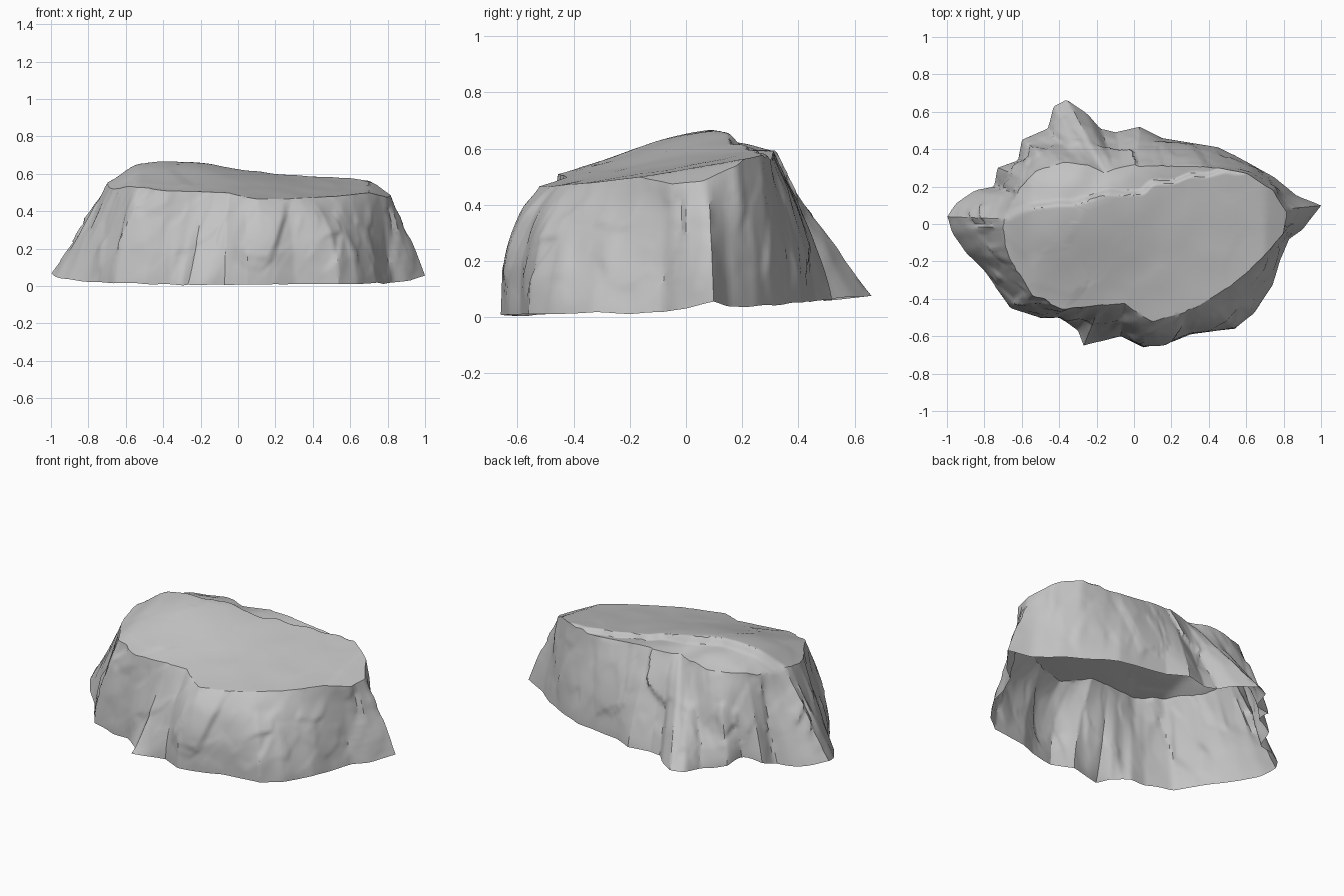
import bpy, bmesh, math
from mathutils import Vector, noise

cube = bpy.data.objects.get("Cube")
if cube:
    bpy.data.objects.remove(cube)

COLUMNS, WALL_ROWS, TOP_ROWS = 320, 34, 36

# Foot of the cliff, clockwise seen from above, starting at the left tip
FOOT = [(1, .1), (.9, -.03), (.83, -.08), (.78, -.2), (.74, -.33), (.64, -.48), (.54, -.56),
        (.45, -.57), (.3, -.59), (.2, -.63), (.05, -.66), (-.07, -.6), (-.27, -.65), (-.3, -.57),
        (-.4, -.5), (-.5, -.5), (-.66, -.45), (-.73, -.35), (-.8, -.25), (-.9, -.15),
        (-.97, -.05), (-1, .04), (-.95, .11), (-.85, .18), (-.75, .2), (-.73, .3), (-.62, .34),
        (-.6, .45), (-.46, .51), (-.43, .63), (-.36, .665), (-.25, .59), (-.18, .51),
        (-.1, .49), (.03, .52), (.15, .46), (.45, .41), (.55, .36), (.75, .25), (.87, .15)]

# Edge of the flat top slab
RIM = [(.82, .06), (.8, -.05), (.69, -.18), (.52, -.33), (.33, -.45), (.1, -.52),
       (0, -.47), (-.05, -.43), (-.2, -.44), (-.38, -.45), (-.54, -.39), (-.62, -.25),
       (-.69, -.12), (-.71, .02), (-.66, .12), (-.6, .2), (-.52, .28), (-.38, .33),
       (-.24, .31), (-.16, .27), (-.1, .29), (0, .31), (.2, .31), (.45, .3), (.6, .27), (.74, .18)]


def cross(a, b):
    return a[0] * b[1] - a[1] * b[0]


def smooth(a, b, v):
    t = min(1, max(0, (v - a) / (b - a)))
    return t * t * (3 - 2 * t)


def lobe(angle, degrees, power):
    """Bump around one compass direction, for local changes of the cliff."""
    return max(0, math.cos(angle - math.radians(degrees))) ** power


def radius(outline, angle):
    """Distance from the middle to an outline along one direction."""
    ray = (math.cos(angle), math.sin(angle))
    for a, b in zip(outline, outline[1:] + outline[:1]):
        if cross(ray, a) >= -1e-7 and cross(b, ray) >= -1e-7 and \
                ray[0] * (a[0] + b[0]) + ray[1] * (a[1] + b[1]) > 0:
            edge = (b[0] - a[0], b[1] - a[1])
            return cross(a, edge) / cross(ray, edge)


def facet(p):
    """Chiselled planes: every cell of the stone has its own tilt, joined by short bevels."""
    distances, cells = noise.voronoi(p)
    planes = []
    for cell in cells[:2]:
        tilt = noise.noise_vector(cell * 7.3)
        planes.append((p - cell).dot(tilt) + 0.5 * tilt.x)
    share = 0.5 - 0.5 * smooth(0, 0.12, distances[1] - distances[0])
    return max(-1, min(1, planes[0] + (planes[1] - planes[0]) * share))


def wall_relief(p):
    lean = p.z * (0.45 if p.y < 0 else 0)
    q = Vector(((p.x - lean) * 4, p.y * 4, p.z * 1.7))
    rough = 0.03 + 0.025 * smooth(0.1, -0.4, p.x)
    return rough * (facet(q) + 0.5 * facet(q * 2.3)) + 0.004 * noise.noise(p * 9)


def foot_height(x, y):
    tips = (0.03 if x > 0 else 0.05) * x ** 6
    notch = 0.06 * math.exp(-((x + 0.65) ** 2 + (y - 0.35) ** 2) / 0.015)
    return 0.01 + 0.1 * max(0, y) + tips + notch + 0.01 * noise.noise(Vector((x, y, 0)) * 6)


def top_height(x, y):
    """Slab tilted to the front, raised to the back right, with a lower shelf behind."""
    z = 0.555 + 0.17 * y - 0.04 * x - 0.4 * max(0, x - 0.7)
    z += 0.08 * math.exp(-((x + 0.32) / 0.42) ** 2 - ((y - 0.06) / 0.4) ** 2)
    behind = y - 0.17 - 0.2 * x + 0.04 * noise.noise(Vector((x, y, 0)) * 8)
    z -= 0.03 * smooth(0, 0.04, behind) + 0.3 * max(0, behind) * smooth(0.15, -0.2, x)
    z -= 0.07 * smooth(-0.52, -0.72, x)
    p = Vector((x * 3, y * 3, 2))
    return z + (0.004 + 0.014 * smooth(0, -0.5, x)) * facet(p) + 0.003 * noise.noise(p * 2)


# Shell, open below: cliff rows from foot to rim, then rings closing in over the top
bm = bmesh.new()
rows = [[] for _ in range(WALL_ROWS + TOP_ROWS)]
for c in range(COLUMNS):
    angle = 2 * math.pi * c / COLUMNS
    ray = Vector((math.cos(angle), math.sin(angle), 0))
    foot, rim = radius(FOOT, angle), radius(RIM, angle)
    # Front and back cliffs stay steep before they bend in; the prow slopes back early
    bend = 1 + 2.2 * lobe(angle, -68, 6) - 0.5 * lobe(angle, -112, 60) + 0.4 * lobe(angle, -140, 20)
    bend += 0.75 * lobe(angle, 62, 8) + 0.6 * lobe(angle, 145, 40)
    z_low = foot_height(*(ray * foot).xy)
    edge = rim + 0.5 * wall_relief(ray * rim + Vector((0, 0, 0.5)))
    z_high = top_height(*(ray * edge).xy)
    for r in range(WALL_ROWS):
        t = r / (WALL_ROWS - 1)
        z = z_low + (z_high - z_low) * t
        reach = foot + (rim - foot) * t ** bend
        strength = min(1, 0.1 + 2.5 * t) * (1 - 0.5 * smooth(0.75, 1, t))
        relief = strength * wall_relief(ray * reach + Vector((0, 0, z)))
        spot = ray * (edge if r == WALL_ROWS - 1 else reach + relief)
        rows[r].append(bm.verts.new((spot.x, spot.y, z)))
    for r in range(TOP_ROWS):
        spot = ray * edge * (1 - (r + 1) / (TOP_ROWS + 1))
        rows[WALL_ROWS + r].append(bm.verts.new((spot.x, spot.y, top_height(spot.x, spot.y))))

for low, high in zip(rows, rows[1:]):
    for c in range(COLUMNS):
        n = (c + 1) % COLUMNS
        bm.faces.new((low[c], low[n], high[n], high[c]))
middle = bm.verts.new((0, 0, top_height(0, 0)))
for c in range(COLUMNS):
    bm.faces.new((rows[-1][c], rows[-1][(c + 1) % COLUMNS], middle))

mesh = bpy.data.meshes.new("boulder")
bm.to_mesh(mesh)
bm.free()
boulder = bpy.data.objects.new("boulder", mesh)
bpy.context.collection.objects.link(boulder)

# Plain grey stone
stone = bpy.data.materials.new("grey stone")
stone.use_nodes = True
grey = (0.55, 0.55, 0.55, 1)
stone.diffuse_color = grey
stone.node_tree.nodes["Principled BSDF"].inputs["Base Color"].default_value = grey
mesh.materials.append(stone)

bpy.ops.object.select_all(action='DESELECT')
boulder.select_set(True)
bpy.context.view_layer.objects.active = boulder
bpy.ops.object.shade_smooth_by_angle(angle=math.radians(32))
